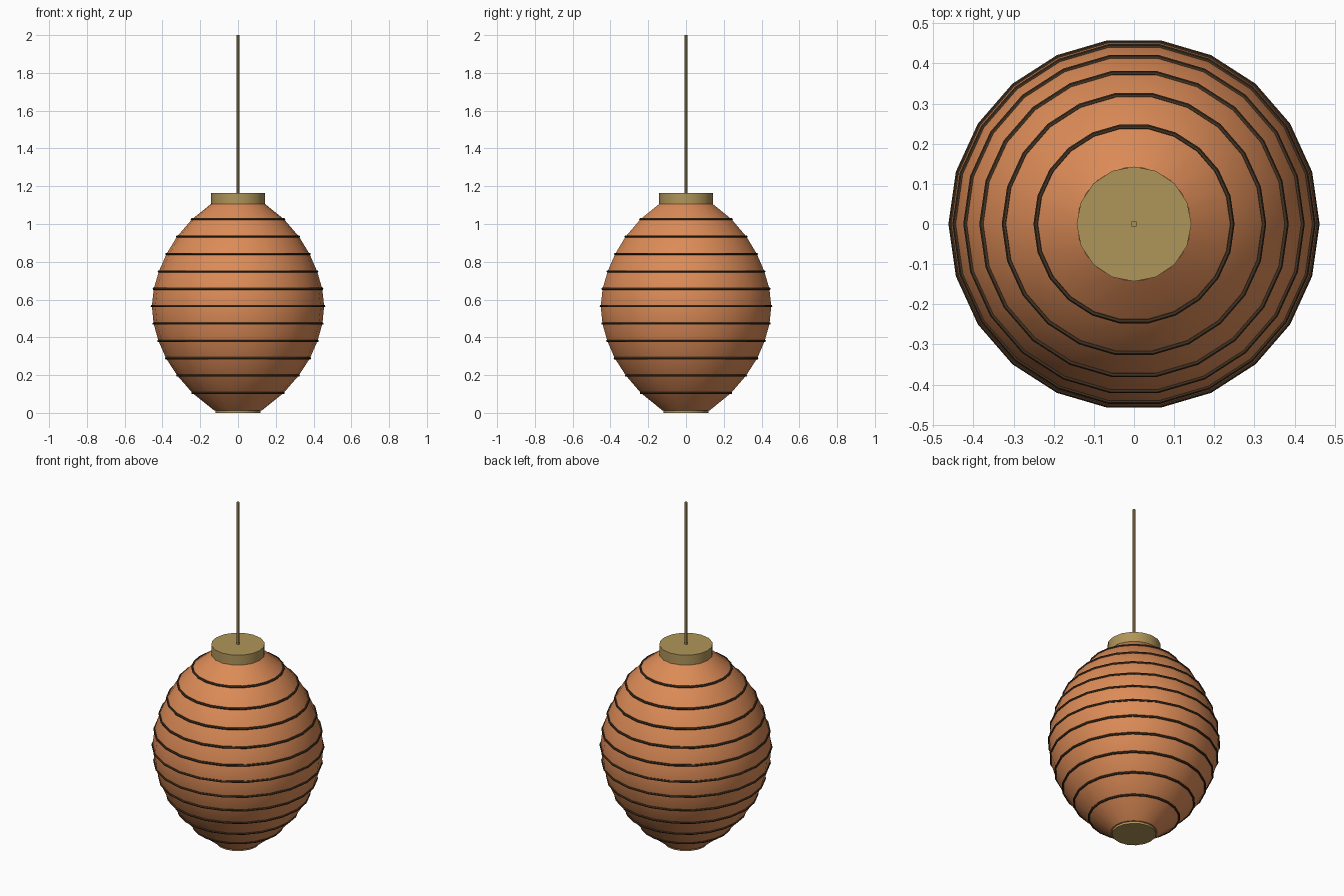
import bpy, bmesh, math

if "Cube" in bpy.data.objects:
    bpy.data.objects.remove(bpy.data.objects["Cube"])


def material(name, rgb):
    m = bpy.data.materials.new(name)
    m.diffuse_color = (*rgb, 1.0)
    m.use_nodes = True
    m.node_tree.nodes["Principled BSDF"].inputs["Base Color"].default_value = m.diffuse_color
    return m


ORANGE = material("orange paper", (0.72, 0.26, 0.095))
DARK = material("dark rib", (0.055, 0.032, 0.015))
TAN = material("tan wood", (0.43, 0.30, 0.10))


def lathe(name, profile, sides, mat, closed=False):
    """Spin (radius, z) points around z; open profiles get flat end caps."""
    bm = bmesh.new()
    rows = []
    for r, z in profile:
        rows.append([bm.verts.new((r * math.cos(2 * math.pi * i / sides),
                                   r * math.sin(2 * math.pi * i / sides), z))
                     for i in range(sides)])
    pairs = list(zip(rows, rows[1:]))
    if closed:
        pairs.append((rows[-1], rows[0]))
    for a, b in pairs:
        for i in range(sides):
            j = (i + 1) % sides
            bm.faces.new((a[i], a[j], b[j], b[i]))
    if not closed:
        bm.faces.new(rows[0][::-1])
        bm.faces.new(rows[-1])
    bmesh.ops.recalc_face_normals(bm, faces=bm.faces)
    mesh = bpy.data.meshes.new(name)
    bm.to_mesh(mesh)
    bm.free()
    mesh.materials.append(mat)
    ob = bpy.data.objects.new(name, mesh)
    bpy.context.collection.objects.link(ob)
    bpy.ops.object.select_all(action='DESELECT')
    ob.select_set(True)
    bpy.context.view_layer.objects.active = ob
    bpy.ops.object.shade_smooth_by_angle(angle=math.radians(35))
    return ob


# Radius of the paper shade at each rib, bottom to top
radii = [0.241, 0.321, 0.381, 0.421, 0.447, 0.456, 0.446, 0.419, 0.379, 0.323, 0.244]
ribs = [(r, 0.105 + 0.092 * i) for i, r in enumerate(radii)]

# Paper shade
lathe("paper_shade", [(0.125, 0.012)] + ribs + [(0.142, 1.107)], 22, ORANGE)

# Thin ribs around the shade
for n, (r, z) in enumerate(ribs):
    section = [(r + 0.0065 * math.cos(k * math.pi / 3),
                z + 0.0065 * math.sin(k * math.pi / 3)) for k in range(6)]
    lathe(f"rib_{n + 1}", section, 22, DARK, closed=True)

# End caps and hanging cord
lathe("top_cap", [(0.143, 1.105), (0.143, 1.165)], 16, TAN)
lathe("bottom_cap", [(0.118, 0.0), (0.118, 0.02)], 16, TAN)
lathe("cord", [(0.008, 1.15), (0.008, 2.0)], 8, TAN)
